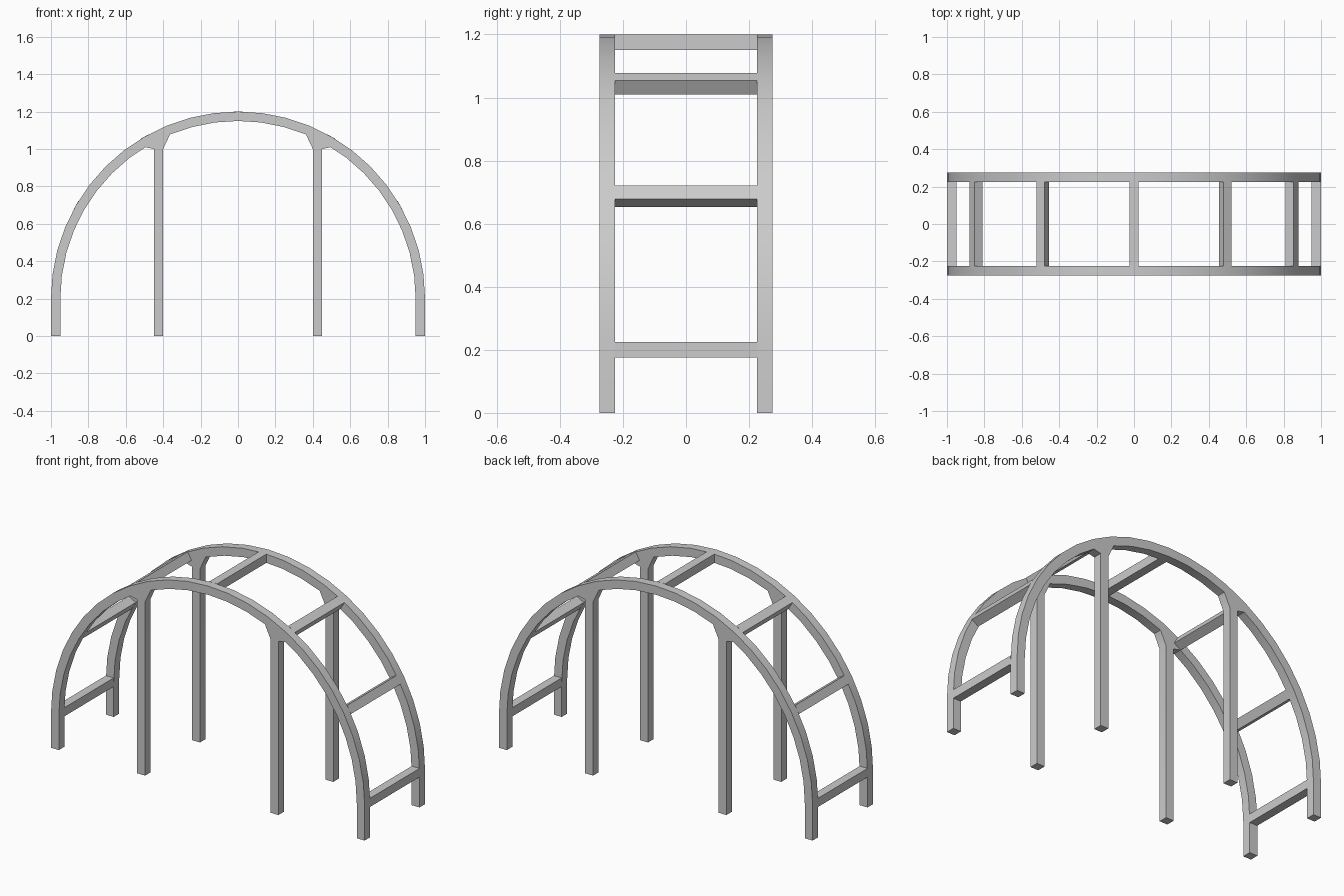
import bpy
import bmesh
from math import sin, cos, radians

cube = bpy.data.objects.get("Cube")
if cube:
    bpy.data.objects.remove(cube, do_unlink=True)

R_OUT, R_IN, CENTRE_Z = 1.0, 0.95, 0.2
Y_IN, Y_OUT = 0.225, 0.275
STEPS = 24

grey = bpy.data.materials.new("plain grey")
grey.use_nodes = True
colour = (0.6, 0.6, 0.6, 1)
grey.diffuse_color = colour
grey.node_tree.nodes["Principled BSDF"].inputs["Base Color"].default_value = colour


def polar(radius, degrees):
    a = radians(degrees)
    return (radius * cos(a), CENTRE_Z + radius * sin(a))


def prism(name, outline, y0, y1):
    """Extrude an x-z outline from y0 to y1."""
    bm = bmesh.new()
    face = bm.faces.new([bm.verts.new((x, y0, z)) for x, z in outline])
    ext = bmesh.ops.extrude_face_region(bm, geom=[face])
    moved = [v for v in ext["geom"] if isinstance(v, bmesh.types.BMVert)]
    bmesh.ops.translate(bm, verts=moved, vec=(0, y1 - y0, 0))
    bmesh.ops.recalc_face_normals(bm, faces=bm.faces)
    mesh = bpy.data.meshes.new(name)
    bm.to_mesh(mesh)
    bm.free()
    mesh.materials.append(grey)
    obj = bpy.data.objects.new(name, mesh)
    bpy.context.collection.objects.link(obj)
    bpy.ops.object.select_all(action="DESELECT")
    obj.select_set(True)
    bpy.context.view_layer.objects.active = obj
    bpy.ops.object.shade_smooth_by_angle(angle=radians(30))
    return obj


# Arch outline with straight feet
angles = [180 * i / STEPS for i in range(STEPS + 1)]
arch = [(R_OUT, 0)] + [polar(R_OUT, a) for a in angles] + [(-R_OUT, 0)]
arch += [(-R_IN, 0)] + [polar(R_IN, a) for a in reversed(angles)] + [(R_IN, 0)]

# Post with a flared head that meets the underside of the arch
post = [(0.4, 0), (0.45, 0), (0.45, 1.0), (0.495, 1.01),
        polar(R_IN, 60), polar(R_IN, 67.5), (0.4, 1.0)]

for end, sy in (("front", -1), ("back", 1)):
    prism(f"{end}_arch", arch, sy * Y_IN, sy * Y_OUT)
    for side, sx in (("left", 1), ("right", -1)):
        prism(f"{end}_{side}_post", [(sx * x, z) for x, z in post],
              sy * Y_IN, sy * Y_OUT)

# Square rungs turned to follow the arch
middle, half = (R_OUT + R_IN) / 2, (R_OUT - R_IN) / 2
for i in range(7):
    a = radians(30 * i)
    cx, cz = polar(middle, 30 * i)
    square = [(cx + r * cos(a) - t * sin(a), cz + r * sin(a) + t * cos(a))
              for r, t in ((-half, -half), (half, -half), (half, half), (-half, half))]
    prism(f"rung_{i + 1}", square, -Y_IN, Y_IN)
